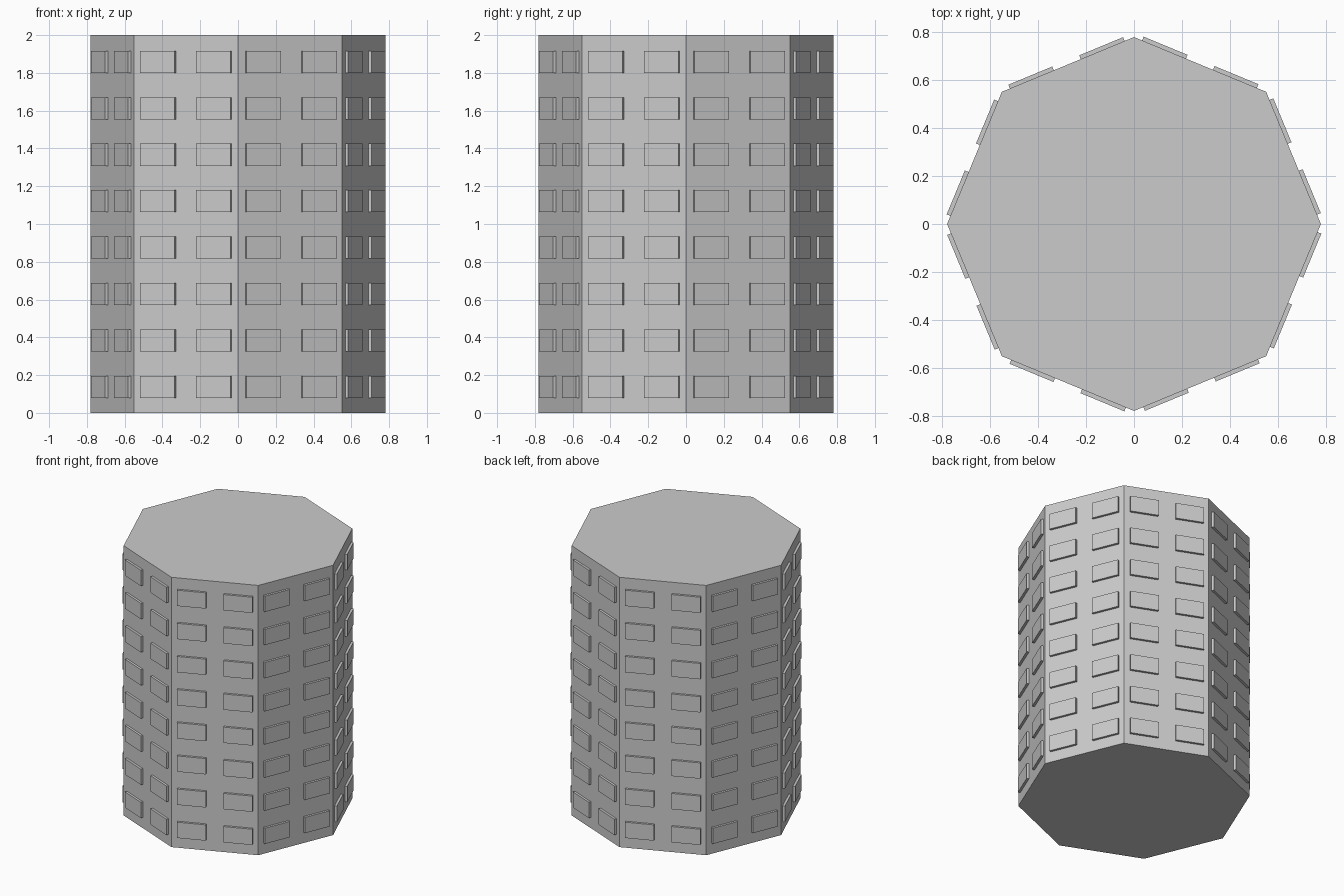
import bpy, bmesh
from math import pi, cos
from mathutils import Matrix

if "Cube" in bpy.data.objects:
    bpy.data.objects.remove(bpy.data.objects["Cube"])

SIDES, RADIUS, HEIGHT = 8, 0.78, 2.0
APOTHEM = RADIUS * cos(pi / SIDES)
ROWS, FIRST_Z, PITCH = 8, 0.138, 0.2457
WIN_W, WIN_H, WIN_OUT, WIN_IN = 0.198, 0.117, 0.017, 0.01


def finish(bm, name):
    mesh = bpy.data.meshes.new(name)
    bm.to_mesh(mesh)
    bm.free()
    obj = bpy.data.objects.new(name, mesh)
    bpy.context.collection.objects.link(obj)
    return obj


# Octagonal tower body, corners on the axes
bm = bmesh.new()
bmesh.ops.create_cone(bm, cap_ends=True, segments=SIDES, radius1=RADIUS, radius2=RADIUS,
                      depth=HEIGHT, matrix=Matrix.Translation((0, 0, HEIGHT / 2)))
finish(bm, "tower_body")

# Raised window panels: two columns on every wall, eight rows high
for side in range(SIDES):
    bm = bmesh.new()
    turn = Matrix.Rotation((side + 0.5) * 2 * pi / SIDES, 4, 'Z')
    for row in range(ROWS):
        for offset in (-0.157, 0.163):
            place = Matrix.Translation((APOTHEM + (WIN_OUT - WIN_IN) / 2, offset,
                                        FIRST_Z + row * PITCH))
            size = Matrix.Diagonal((WIN_OUT + WIN_IN, WIN_W, WIN_H, 1))
            bmesh.ops.create_cube(bm, size=1, matrix=turn @ place @ size)
    finish(bm, f"windows_wall_{side + 1}")
